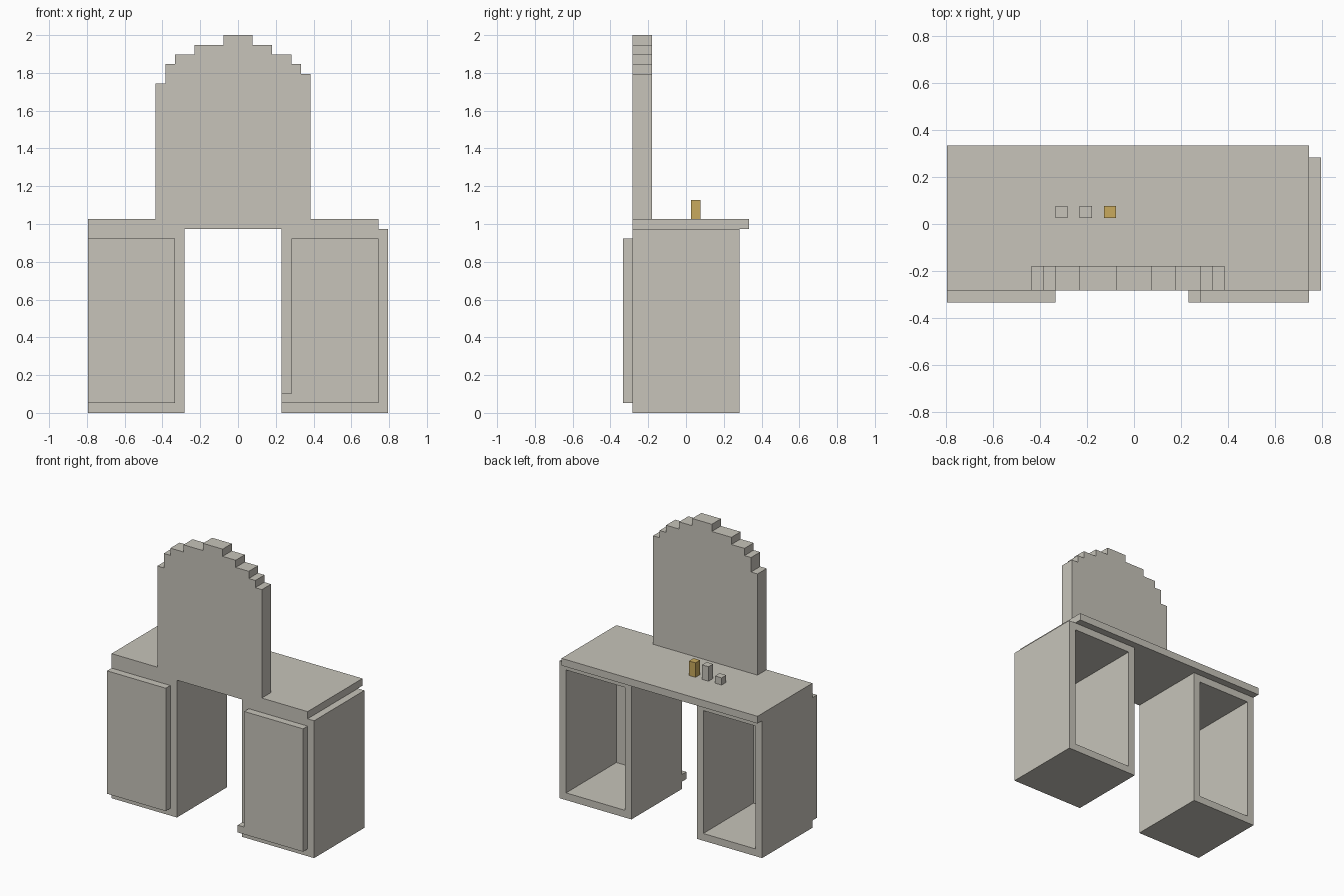
import bpy
import bmesh
from mathutils import Vector

cube = bpy.data.objects.get("Cube")
if cube:
    bpy.data.objects.remove(cube, do_unlink=True)

# Everything sits on a grid of small blocks: 31 wide, 13 deep, 39 high
U = 2 / 39


def pos(i, j, k):
    return Vector(((i - 15.5) * U, (j - 6.5) * U, k * U))


def make_material(name, rgb):
    mat = bpy.data.materials.new(name)
    mat.use_nodes = True
    mat.diffuse_color = (*rgb, 1)
    mat.node_tree.nodes["Principled BSDF"].inputs["Base Color"].default_value = (*rgb, 1)
    return mat


grey = make_material("warm_grey", (0.57, 0.55, 0.49))
gold = make_material("gold", (0.58, 0.40, 0.11))


def finish(name, bm, mat):
    bmesh.ops.recalc_face_normals(bm, faces=bm.faces)
    mesh = bpy.data.meshes.new(name)
    bm.to_mesh(mesh)
    bm.free()
    mesh.materials.append(mat)
    obj = bpy.data.objects.new(name, mesh)
    bpy.context.collection.objects.link(obj)
    return obj


def prism(name, outline, y0, y1, mat=grey):
    """Extrude an x-z outline from y0 to y1."""
    bm = bmesh.new()
    face = bm.faces.new([bm.verts.new(pos(x, y0, z)) for x, z in outline])
    new = bmesh.ops.extrude_face_region(bm, geom=[face])["geom"]
    bmesh.ops.translate(bm, vec=(0, (y1 - y0) * U, 0),
                        verts=[v for v in new if isinstance(v, bmesh.types.BMVert)])
    return finish(name, bm, mat)


def rect(x0, x1, z0, z1):
    return [(x0, z0), (x1, z0), (x1, z1), (x0, z1)]


def box(name, x, y, z, mat=grey):
    return prism(name, rect(*x, *z), *y, mat)


def open_case(name, x0, x1, z1, y0, y1):
    """Rectangular tube with walls one block thick, open at front and back."""
    bm = bmesh.new()
    outer, inner = rect(x0, x1, 0, z1), rect(x0 + 1, x1 - 1, 1, z1 - 1)
    rings = [[bm.verts.new(pos(x, y, z)) for x, z in ring]
             for ring, y in ((outer, y0), (outer, y1), (inner, y1), (inner, y0))]
    for a, b in zip(rings, rings[1:] + rings[:1]):
        for n in range(4):
            m = (n + 1) % 4
            bm.faces.new((a[n], a[m], b[m], b[n]))
    return finish(name, bm, grey)


# Cabinets, open at the back, with doors closing the front
open_case("right_cabinet", 0, 10, 19, 1, 12)
open_case("left_cabinet", 20, 31, 19, 1, 12)
box("right_door", (0, 9), (0, 1), (1, 18))
box("left_door", (21, 30), (0, 1), (1, 18))
box("door_stop", (20, 21), (0, 1), (1, 2))

# Table top, overhanging at the back
box("table_top", (0, 30), (1, 13), (19, 20))

# Upright panel with a stepped arch: (end of step, height)
steps = [(8, 34), (9, 36), (11, 37), (14, 38), (17, 39),
         (19, 38), (21, 37), (22, 36), (23, 35)]
outline, x = [(7, 20)], 7
for end, height in steps:
    outline += [(x, height), (end, height)]
    x = end
outline.append((23, 20))
prism("mirror_panel", outline, 1, 3)

# Small bottles on the table top
for name, x, height, mat in (("short_bottle", 9, 1, grey),
                             ("tall_bottle", 11, 2, grey),
                             ("gold_bottle", 13, 2, gold)):
    box(name, (x, x + 1), (7, 8), (20, 20 + height), mat)
